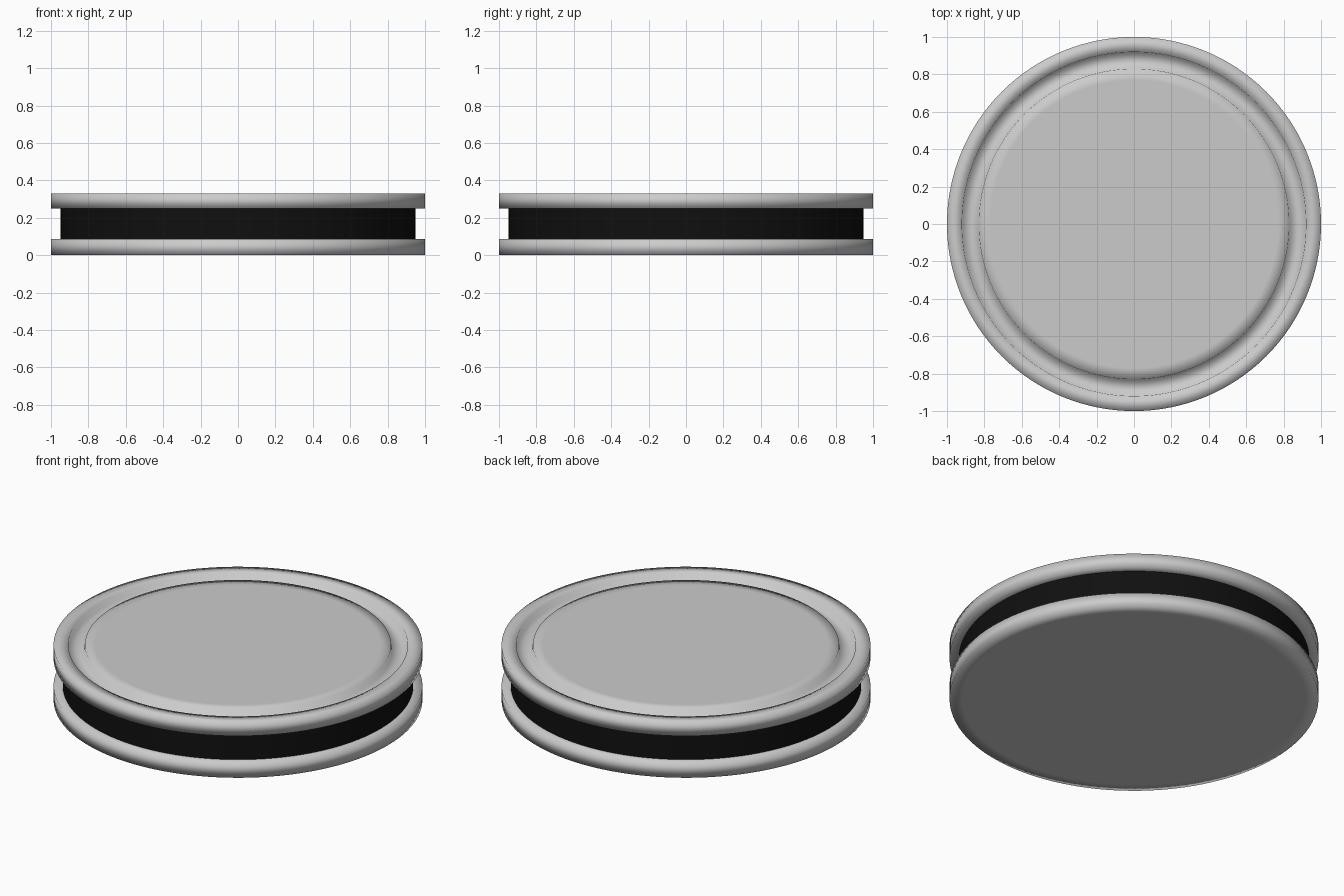
import bpy, bmesh, math

if "Cube" in bpy.data.objects:
    bpy.data.objects.remove(bpy.data.objects["Cube"])

SEGMENTS = 128


def lathe(name, profile, color=None, sharp=False):
    """Spin an (r, z) profile, listed bottom to top, around z and cap both ends."""
    bm = bmesh.new()
    rings = []
    for r, z in profile:
        rings.append([bm.verts.new((r * math.cos(2 * math.pi * i / SEGMENTS),
                                    r * math.sin(2 * math.pi * i / SEGMENTS), z))
                      for i in range(SEGMENTS)])
    for low, high in zip(rings, rings[1:]):
        for i in range(SEGMENTS):
            j = (i + 1) % SEGMENTS
            bm.faces.new((low[i], low[j], high[j], high[i]))
    bm.faces.new(rings[0][::-1])
    bm.faces.new(rings[-1])
    for f in bm.faces:
        f.smooth = True
    mesh = bpy.data.meshes.new(name)
    bm.to_mesh(mesh)
    bm.free()
    obj = bpy.data.objects.new(name, mesh)
    bpy.context.collection.objects.link(obj)
    if color:
        mat = bpy.data.materials.new(name + "_color")
        mat.diffuse_color = color
        mat.use_nodes = True
        mat.node_tree.nodes["Principled BSDF"].inputs["Base Color"].default_value = mat.diffuse_color
        mesh.materials.append(mat)
    if sharp:
        bpy.ops.object.select_all(action='DESELECT')
        obj.select_set(True)
        bpy.context.view_layer.objects.active = obj
        bpy.ops.object.shade_smooth_by_angle(angle=math.radians(30))
    return obj


# Lower flange: softly shaded flat disc
lathe("lower_flange", [(0.93, 0), (1, 0), (1, 0.085), (0.94, 0.085)])

# Dark recessed band between the flanges
lathe("middle_band", [(0.95, 0.08), (0.95, 0.255)], (0.005, 0.005, 0.005, 1), sharp=True)

# Upper flange: outer rim, ring groove, then the level centre disc
lathe("upper_flange", [(0.94, 0.25), (1, 0.25), (1, 0.33), (0.92, 0.33),
                       (0.915, 0.29), (0.835, 0.29), (0.83, 0.33), (0.77, 0.33)])
